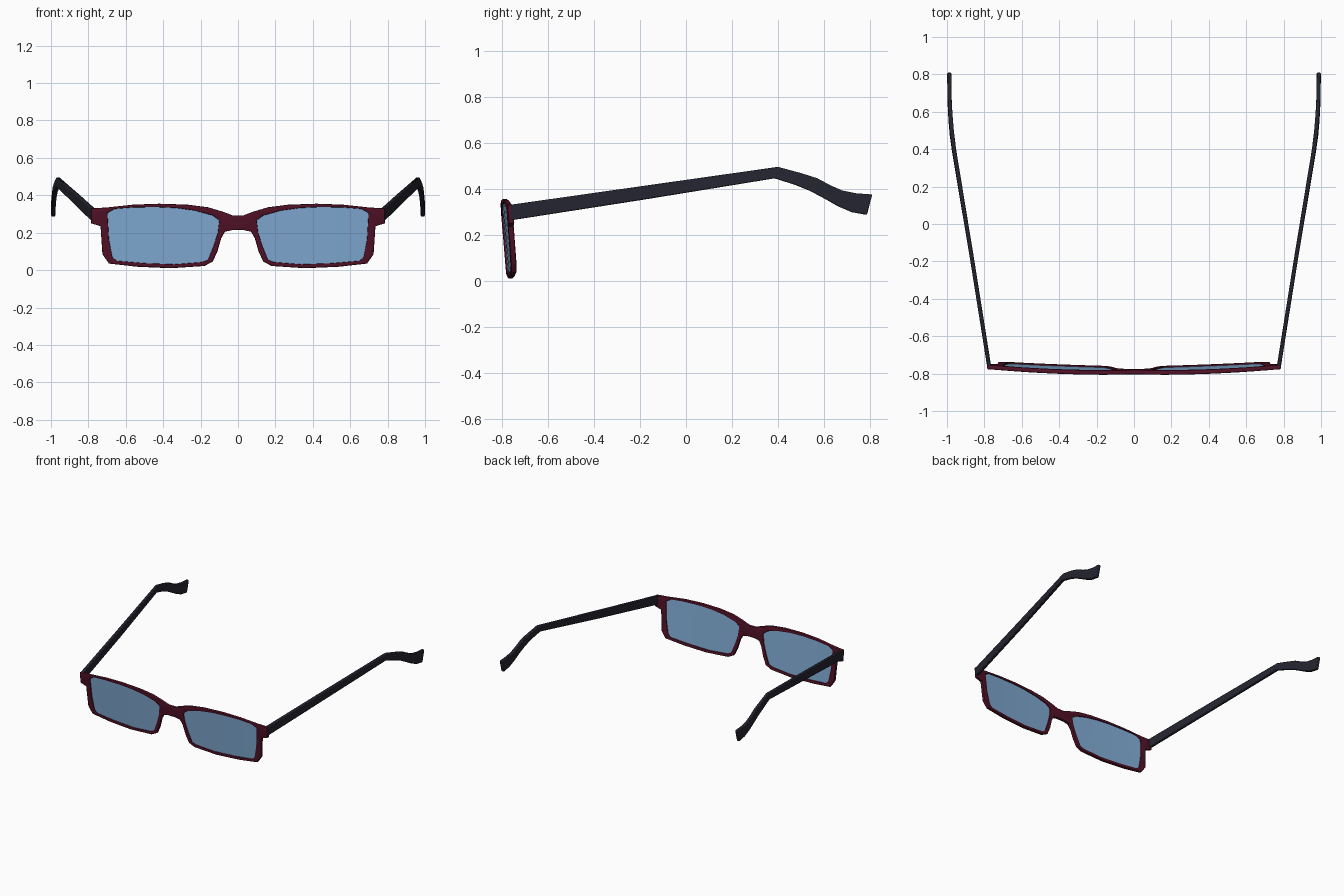
import bpy, bmesh
from mathutils import Vector

cube = bpy.data.objects.get("Cube")
if cube:
    bpy.data.objects.remove(cube, do_unlink=True)


def material(name, rgb):
    m = bpy.data.materials.new(name)
    m.use_nodes = True
    m.diffuse_color = (*rgb, 1)
    m.node_tree.nodes["Principled BSDF"].inputs["Base Color"].default_value = (*rgb, 1)
    return m


burgundy = material("burgundy", (0.085, 0.006, 0.02))
charcoal = material("charcoal", (0.018, 0.018, 0.03))
blue = material("lens blue", (0.22, 0.41, 0.66))


def add_object(name, bm, mat):
    bmesh.ops.recalc_face_normals(bm, faces=bm.faces)
    mesh = bpy.data.meshes.new(name)
    bm.to_mesh(mesh)
    bm.free()
    mesh.materials.append(mat)
    ob = bpy.data.objects.new(name, mesh)
    bpy.context.collection.objects.link(ob)
    bpy.ops.object.select_all(action='DESELECT')
    ob.select_set(True)
    bpy.context.view_layer.objects.active = ob
    bpy.ops.object.shade_smooth_by_angle(angle=0.6)
    return ob


def mirrored(points):
    return [(-x, z) for x, z in reversed(points)]


def curved_plate(name, outlines, half, bevel, mat):
    """Fill flat outlines (holes included), then wrap and tilt the plate."""
    cu = bpy.data.curves.new(name + "_outline", 'CURVE')
    cu.dimensions = '2D'
    cu.fill_mode = 'BOTH'
    cu.extrude = half - bevel
    cu.bevel_depth = bevel
    cu.bevel_resolution = 1
    cu.offset = -bevel
    for pts in outlines:
        s = cu.splines.new('POLY')
        s.points.add(len(pts) - 1)
        for p, (x, z) in zip(s.points, pts):
            p.co = (x, z, 0, 1)
        s.use_cyclic_u = True
    tmp = bpy.data.objects.new(name + "_tmp", cu)
    bpy.context.collection.objects.link(tmp)
    graph = bpy.context.evaluated_depsgraph_get()
    mesh = bpy.data.meshes.new_from_object(tmp.evaluated_get(graph))
    bm = bmesh.new()
    bm.from_mesh(mesh)
    bpy.data.objects.remove(tmp, do_unlink=True)
    bpy.data.meshes.remove(mesh)
    bmesh.ops.remove_doubles(bm, verts=bm.verts, dist=0.0002)
    for i in range(-7, 8):
        bmesh.ops.bisect_plane(bm, geom=bm.verts[:] + bm.edges[:] + bm.faces[:],
                               plane_co=(i / 10 + 0.003, 0, 0), plane_no=(1, 0, 0))
    for v in bm.verts:
        x, z, d = v.co
        v.co = (x, -0.797 + 0.05 * x * x + 0.08 * (0.35 - z) - d, z)
    return add_object(name, bm, mat)


# Outline of the left half of the frame, bridge top round to bridge underside
half_frame = [(0.03, 0.293), (0.08, 0.312), (0.16, 0.336), (0.27, 0.35), (0.42, 0.355),
              (0.56, 0.35), (0.70, 0.335), (0.785, 0.33), (0.785, 0.25), (0.735, 0.235),
              (0.725, 0.085), (0.69, 0.035), (0.54, 0.018), (0.36, 0.01), (0.18, 0.022),
              (0.135, 0.045), (0.11, 0.10), (0.09, 0.17), (0.07, 0.205), (0.03, 0.214)]
opening = [(0.10, 0.265), (0.135, 0.292), (0.23, 0.318), (0.33, 0.332), (0.44, 0.337),
           (0.56, 0.335), (0.66, 0.327), (0.698, 0.305), (0.69, 0.165), (0.672, 0.07),
           (0.65, 0.05), (0.50, 0.037), (0.34, 0.031), (0.19, 0.043), (0.16, 0.055),
           (0.13, 0.13), (0.108, 0.20)]

# Front frame with two lens openings
curved_plate("front_frame", [half_frame + mirrored(half_frame), opening, mirrored(opening)],
             0.012, 0.005, burgundy)

# Lenses, slightly larger than the openings so they seat in the rims
centre = Vector((0.4, 0.185))
lens = [tuple(centre + (Vector(p) - centre) * 1.015) for p in opening]
curved_plate("left_lens", [lens], 0.004, 0, blue)
curved_plate("right_lens", [mirrored(lens)], 0.004, 0, blue)

# Temple arm sections: x, then top (y, z) and bottom (y, z)
sections = [(0.774, -0.765, 0.330, -0.765, 0.262), (0.867, -0.18, 0.413, -0.18, 0.353),
            (0.962, 0.40, 0.495, 0.385, 0.445), (0.974, 0.50, 0.468, 0.47, 0.418),
            (0.980, 0.57, 0.446, 0.54, 0.390), (0.984, 0.63, 0.414, 0.60, 0.358),
            (0.986, 0.68, 0.392, 0.66, 0.324), (0.987, 0.74, 0.380, 0.72, 0.298),
            (0.988, 0.81, 0.375, 0.787, 0.286)]
for side, name in ((1, "left_temple_arm"), (-1, "right_temple_arm")):
    bm = bmesh.new()
    rings = []
    for x, yt, zt, yb, zb in sections:
        corners = [(x - 0.011, yt, zt), (x + 0.011, yt, zt),
                   (x + 0.011, yb, zb), (x - 0.011, yb, zb)]
        rings.append([bm.verts.new((side * a, b, c)) for a, b, c in corners])
    for r, s in zip(rings, rings[1:]):
        for i in range(4):
            j = (i + 1) % 4
            bm.faces.new((r[i], r[j], s[j], s[i]))
    bm.faces.new(rings[0])
    bm.faces.new(rings[-1])
    arm = add_object(name, bm, charcoal)
    bev = arm.modifiers.new("soft_edges", 'BEVEL')
    bev.width = 0.005
    bev.segments = 2
    bev.limit_method = 'ANGLE'
    bev.angle_limit = 0.9
